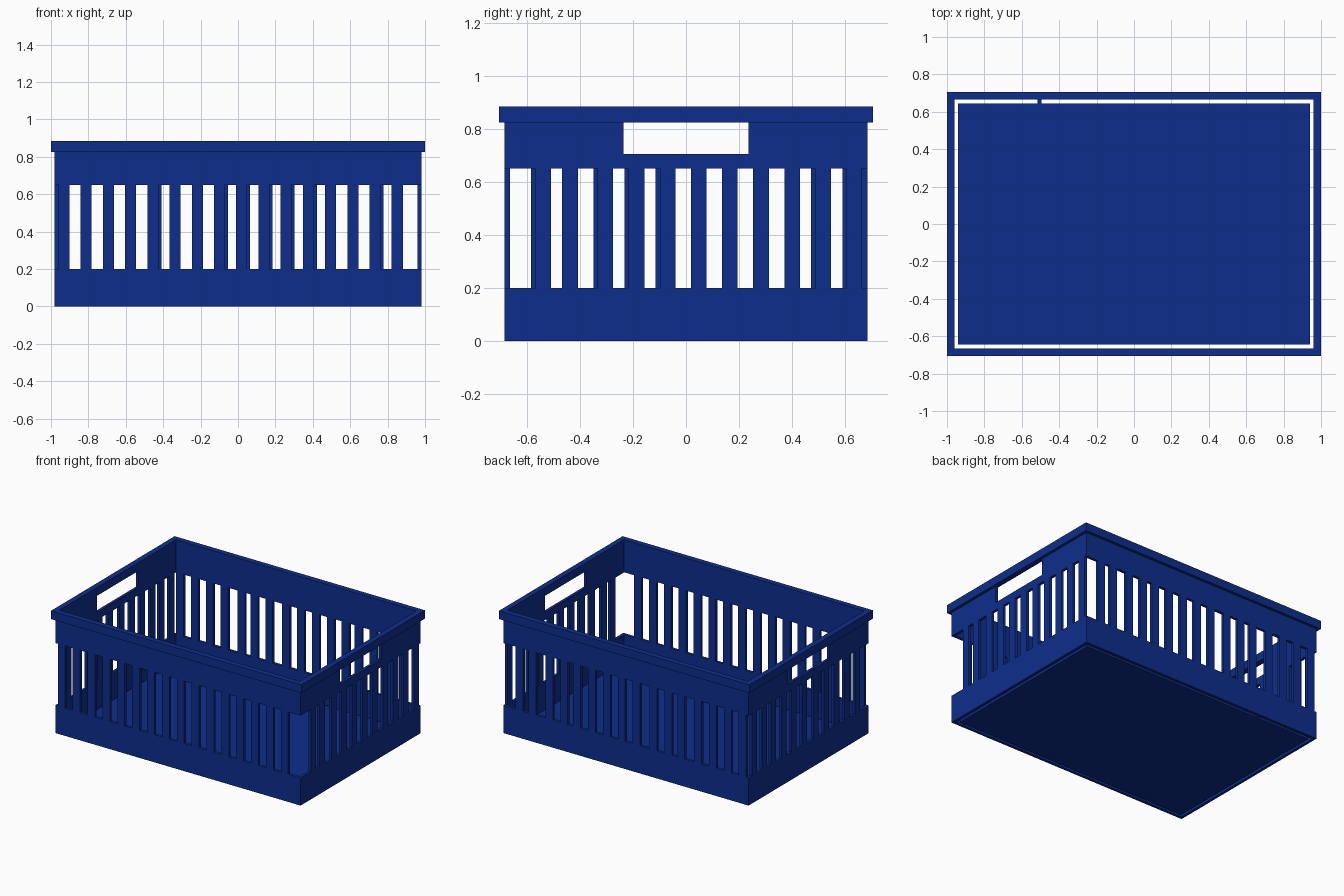
import bpy
import bmesh
from mathutils import Matrix, Vector

if "Cube" in bpy.data.objects:
    bpy.data.objects.remove(bpy.data.objects["Cube"], do_unlink=True)

# Single plastic colour
COLOUR = (0.004, 0.027, 0.26, 1.0)
plastic = bpy.data.materials.new("dark_blue_plastic")
plastic.use_nodes = True
plastic.diffuse_color = COLOUR
shader = next(n for n in plastic.node_tree.nodes if n.type == 'BSDF_PRINCIPLED')
shader.inputs["Base Color"].default_value = COLOUR

# Overall dimensions: half lengths, wall thickness and heights
OUT_X, OUT_Y, T = 0.98, 0.685, 0.02
IN_X, IN_Y = OUT_X - T, OUT_Y - T
SLOT_LOW, SLOT_HIGH, LIP_LOW, TOP = 0.2, 0.65, 0.825, 0.885


def finish(name, bm):
    bmesh.ops.recalc_face_normals(bm, faces=bm.faces)
    mesh = bpy.data.meshes.new(name)
    bm.to_mesh(mesh)
    bm.free()
    mesh.materials.append(plastic)
    obj = bpy.data.objects.new(name, mesh)
    bpy.context.collection.objects.link(obj)
    return obj


def add_box(bm, low, high):
    low, high = Vector(low), Vector(high)
    place = Matrix.Translation((low + high) / 2) @ Matrix.Diagonal((*(high - low), 1))
    bmesh.ops.create_cube(bm, size=1, matrix=place)


def box(name, low, high):
    bm = bmesh.new()
    add_box(bm, low, high)
    return finish(name, bm)


def ring(name, ox, oy, ix, iy, low, high):
    """Rectangular frame extruded upward."""
    bm = bmesh.new()
    corners = [(-1, -1), (1, -1), (1, 1), (-1, 1)]
    outer = [bm.verts.new((a * ox, b * oy, low)) for a, b in corners]
    inner = [bm.verts.new((a * ix, b * iy, low)) for a, b in corners]
    faces = []
    for i in range(4):
        j = (i + 1) % 4
        faces.append(bm.faces.new((outer[i], outer[j], inner[j], inner[i])))
    grown = bmesh.ops.extrude_face_region(bm, geom=faces, use_keep_orig=True)["geom"]
    moved = [g for g in grown if isinstance(g, bmesh.types.BMVert)]
    bmesh.ops.translate(bm, verts=moved, vec=(0, 0, high - low))
    return finish(name, bm)


# Solid bands and the wider lip
ring("lower_band", OUT_X, OUT_Y, IN_X, IN_Y, 0, SLOT_LOW)
upper = ring("upper_band", OUT_X, OUT_Y, IN_X, IN_Y, SLOT_HIGH, LIP_LOW)
ring("rim_lip", 1.0, 0.705, IN_X, IN_Y, LIP_LOW, TOP)

# Handle openings through both short ends
cutter = box("handle_cutter", (-1.2, -0.235, 0.705), (1.2, 0.235, 0.95))
cutter.hide_render = True
cut = upper.modifiers.new("handles", 'BOOLEAN')
cut.operation = 'DIFFERENCE'
cut.solver = 'EXACT'
cut.object = cutter
bpy.context.view_layer.objects.active = upper
bpy.ops.object.modifier_apply(modifier=cut.name)
bpy.data.objects.remove(cutter, do_unlink=True)

# Floor, with a narrow gap all round, and its small rear tab
box("floor", (-0.94, -0.645, 0), (0.94, 0.645, T))
box("floor_tab", (-0.515, 0.645, 0), (-0.495, IN_Y, T))


# Upright slats: evenly spaced, a few set slightly off
WIDTH, SHIFT = 0.059, 0.016


def long_slats(name, side, shifted):
    bm = bmesh.new()
    y0, y1 = sorted((side * IN_Y, side * OUT_Y))
    for i in range(16):
        x = -IN_X + i * 0.1188 + (SHIFT if i in shifted else 0)
        add_box(bm, (x, y0, SLOT_LOW), (x + WIDTH, y1, SLOT_HIGH))
    finish(name, bm)


def short_slats(name, side, shifted):
    bm = bmesh.new()
    x0, x1 = sorted((side * IN_X, side * OUT_X))
    for i in range(11):
        y = IN_Y - i * 0.1175 - (SHIFT if i in shifted else 0)
        add_box(bm, (x0, y - WIDTH, SLOT_LOW), (x1, y, SLOT_HIGH))
    finish(name, bm)


long_slats("front_slats", -1, ())
long_slats("back_slats", 1, (4, 7, 8, 9, 10, 11, 14))
short_slats("left_slats", 1, (9,))
short_slats("right_slats", -1, (0, 1, 6, 7, 8, 9, 10))
